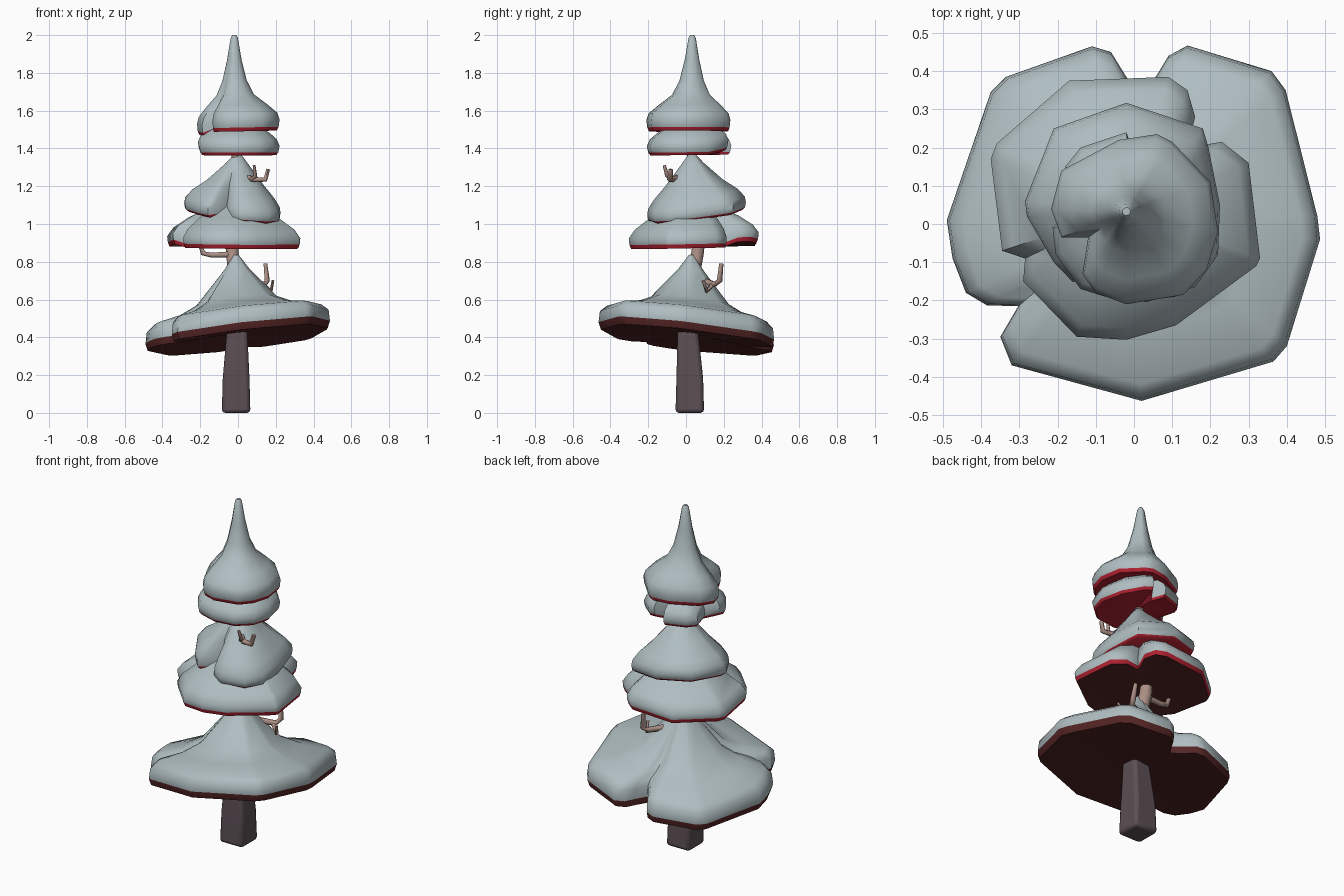
import bpy, bmesh, math
from mathutils import Vector


def material(name, rgb):
    m = bpy.data.materials.new(name)
    m.diffuse_color = (*rgb, 1)
    return m


SNOW = material("snow grey", (0.43, 0.51, 0.53))
RED = material("foliage red", (0.42, 0.015, 0.03))
MAROON = material("dark maroon", (0.09, 0.018, 0.018))
BARK = material("dark bark", (0.105, 0.078, 0.088))
WOOD = material("pale wood", (0.41, 0.275, 0.235))


def finish(name, bm, mats, angle=50):
    bmesh.ops.recalc_face_normals(bm, faces=bm.faces)
    me = bpy.data.meshes.new(name)
    bm.to_mesh(me)
    bm.free()
    for m in mats:
        me.materials.append(m)
    ob = bpy.data.objects.new(name, me)
    bpy.context.collection.objects.link(ob)
    bpy.context.view_layer.objects.active = ob
    for o in bpy.context.selected_objects:
        o.select_set(False)
    ob.select_set(True)
    bpy.ops.object.shade_smooth_by_angle(angle=math.radians(angle))
    return ob


def tier(name, center, outline, profile, tilt, band, under, hollow=0.01):
    """Loft a notched outline (x, y, optional lift) along a (scale, z) profile."""
    c = Vector(center)
    pts = [Vector(p[:2]) - c for p in outline]
    lifts = [p[2] if len(p) > 2 else 0 for p in outline]
    mean = sum(p.length for p in pts) / len(pts)
    bm = bmesh.new()
    rings = []
    for s, z in profile:
        blend = min(1, s * 1.2)          # notches fade out towards the apex
        ring = []
        for p, lift in zip(pts, lifts):
            q = p.normalized() * mean * (1 - blend) + p * blend
            x, y = c + q * s
            ring.append(bm.verts.new((x, y, z + lift * s * s + tilt[0] * (x - c.x)
                                      + tilt[1] * (y - c.y))))
        rings.append(ring)
    n = len(pts)
    last = len(rings) - 2
    for k in range(len(rings) - 1):
        for i in range(n):
            j = (i + 1) % n
            f = bm.faces.new((rings[k][i], rings[k][j], rings[k + 1][j], rings[k + 1][i]))
            f.material_index = 1 if k == last else 0
    bm.faces.new(rings[0])
    mid = bm.verts.new((*c, profile[-1][1] + hollow))
    for i in range(n):
        f = bm.faces.new((rings[-1][i], rings[-1][(i + 1) % n], mid))
        f.material_index = 2
    return finish(name, bm, [SNOW, band, under])


def tube(name, path, radii, mat, sides=6):
    """Tapered tube through points."""
    bm = bmesh.new()
    path = [Vector(p) for p in path]
    rings = []
    for k, p in enumerate(path):
        d = (path[min(k + 1, len(path) - 1)] - path[max(k - 1, 0)]).normalized()
        ref = Vector((0, 1, 0)) if abs(d.y) < 0.8 else Vector((1, 0, 0))
        u = d.cross(ref).normalized()
        v = d.cross(u)
        rings.append([bm.verts.new(p + radii[k] * (math.cos(a) * u + math.sin(a) * v))
                      for a in (2 * math.pi * (i + 0.5) / sides for i in range(sides))])
    for a, b in zip(rings, rings[1:]):
        for i in range(sides):
            j = (i + 1) % sides
            bm.faces.new((a[i], a[j], b[j], b[i]))
    bm.faces.new(rings[0])
    bm.faces.new(rings[-1])
    return finish(name, bm, [mat], 65)


# Trunk: squarish dark bark below, pale wood between the tiers
trunk = tube("lower_trunk", [(-0.01, 0.02, 0), (-0.01, 0.02, 0.18), (-0.005, 0.01, 0.43),
                             (-0.01, 0.02, 0.5)], [0.107, 0.1, 0.077, 0.07], BARK, 4)
bevel = trunk.modifiers.new("soft corners", 'BEVEL')
bevel.width, bevel.segments = 0.018, 2
tube("upper_trunk", [(-0.01, 0.03, 0.7), (-0.03, 0.06, 0.84), (-0.03, 0.075, 0.95),
                     (-0.01, 0.03, 1.3), (-0.01, 0.03, 1.5)],
     [0.04, 0.036, 0.034, 0.027, 0.024], WOOD, 8)

# Snow-laden tiers from the bottom up
tier("bottom_tier", (-0.01, 0.03),
     [(-0.11, 0.465), (-0.06, 0.45), (-0.02, 0.385), (0.02, 0.33), (0.06, 0.39), (0.09, 0.44),
      (0.14, 0.467), (0.36, 0.40), (0.397, 0.35), (0.48, 0.02), (0.487, -0.04), (0.40, -0.32),
      (0.365, -0.36), (0.02, -0.463), (-0.32, -0.37), (-0.35, -0.295), (-0.303, -0.215),
      (-0.385, -0.213), (-0.44, -0.18), (-0.475, -0.09), (-0.49, 0.01), (-0.375, 0.345),
      (-0.335, 0.385)],
     [(0.03, 0.835), (0.15, 0.755), (0.45, 0.59), (0.66, 0.54), (0.91, 0.512),
      (0.985, 0.48), (1.0, 0.42), (0.975, 0.382)],
     (0.12, -0.115), MAROON, MAROON, 0.04)
tier("second_tier", (-0.015, 0.04),
     [(-0.17, 0.375), (0.09, 0.385, 0.02), (0.14, 0.35, 0.03), (0.16, 0.28, 0.03),
      (0.14, 0.2), (0.23, 0.215), (0.30, 0.16), (0.33, -0.09), (0.32, -0.11), (0.11, -0.265),
      (-0.02, -0.303), (-0.15, -0.295), (-0.29, -0.15), (-0.285, -0.09),
      (-0.345, -0.07, 0.02), (-0.375, 0.17), (-0.36, 0.21)],
     [(0.06, 1.2), (0.4, 1.09), (0.7, 1.03), (0.91, 0.975), (1.0, 0.93), (0.99, 0.897),
      (0.965, 0.875)],
     (-0.01, 0.02), RED, MAROON)
tier("third_tier", (0.0, 0.03),
     [(-0.285, 0.06), (-0.21, 0.25), (-0.02, 0.317), (0.18, 0.25), (0.195, 0.2), (0.225, 0.05),
      (0.22, -0.08), (0.16, -0.165), (0.03, -0.205), (-0.03, -0.18), (-0.06, -0.085),
      (-0.12, -0.14, 0.01), (-0.16, -0.152), (-0.21, -0.1), (-0.28, 0.02)],
     [(0.07, 1.37), (0.25, 1.315), (0.6, 1.215), (0.85, 1.155), (0.98, 1.11), (1.0, 1.08),
      (0.985, 1.052), (0.93, 1.04)],
     (-0.1, 0.12), RED, RED)
tier("fourth_tier", (0.0, 0.02),
     [(-0.18, 0.15), (-0.14, 0.2), (-0.02, 0.24), (0.01, 0.16), (0.05, 0.225, 0.03),
      (0.1, 0.21, 0.02), (0.19, 0.12), (0.22, -0.02), (0.19, -0.12), (0.11, -0.19),
      (-0.02, -0.207), (-0.14, -0.17), (-0.205, -0.08), (-0.213, -0.01, 0.02),
      (-0.15, 0.04)],
     [(0.1, 1.56), (0.45, 1.53), (0.75, 1.485), (0.93, 1.45), (1.0, 1.415), (0.97, 1.38),
      (0.92, 1.365)],
     (0.0, 0.01), RED, RED)
tier("top_spire", (-0.02, 0.033),
     [(-0.19, 0.14), (-0.04, 0.22), (0.06, 0.235), (0.1, 0.215), (0.2, 0.11), (0.22, -0.02),
      (0.19, -0.12), (0.13, -0.185), (-0.02, -0.21), (-0.1, -0.18), (-0.135, -0.13),
      (-0.12, -0.035), (-0.19, -0.035, -0.025), (-0.217, 0.04, -0.015)],
     [(0.05, 2.0), (0.09, 1.985), (0.18, 1.87), (0.3, 1.76), (0.46, 1.685), (0.74, 1.63),
      (0.95, 1.585), (1.0, 1.55), (0.98, 1.51), (0.94, 1.49)],
     (0.02, 0.0), RED, RED)

# Bare twigs poking out between the tiers
TWIGS = {
    "front_twig": [(0.03, -0.02, 1.25), (0.09, -0.08, 1.235), (0.145, -0.085, 1.235),
                   (0.16, -0.08, 1.29)],
    "front_twig_fork": [(0.07, -0.07, 1.235), (0.092, -0.1, 1.255), (0.085, -0.115, 1.31)],
    "left_twig": [(-0.03, 0.05, 0.84), (-0.14, 0.05, 0.835), (-0.185, 0.05, 0.845),
                  (-0.205, 0.05, 0.9)],
    "right_twig": [(0.05, 0.09, 0.7), (0.14, 0.15, 0.68), (0.155, 0.178, 0.70),
                   (0.145, 0.187, 0.79)],
    "right_twig_fork": [(0.13, 0.14, 0.68), (0.175, 0.11, 0.645), (0.185, 0.09, 0.70)],
}
for name, path in TWIGS.items():
    r = 0.011 if "fork" in name else 0.015
    tube(name, path, [r * 1.2] + [r] * (len(path) - 2) + [r * 0.75], WOOD)
